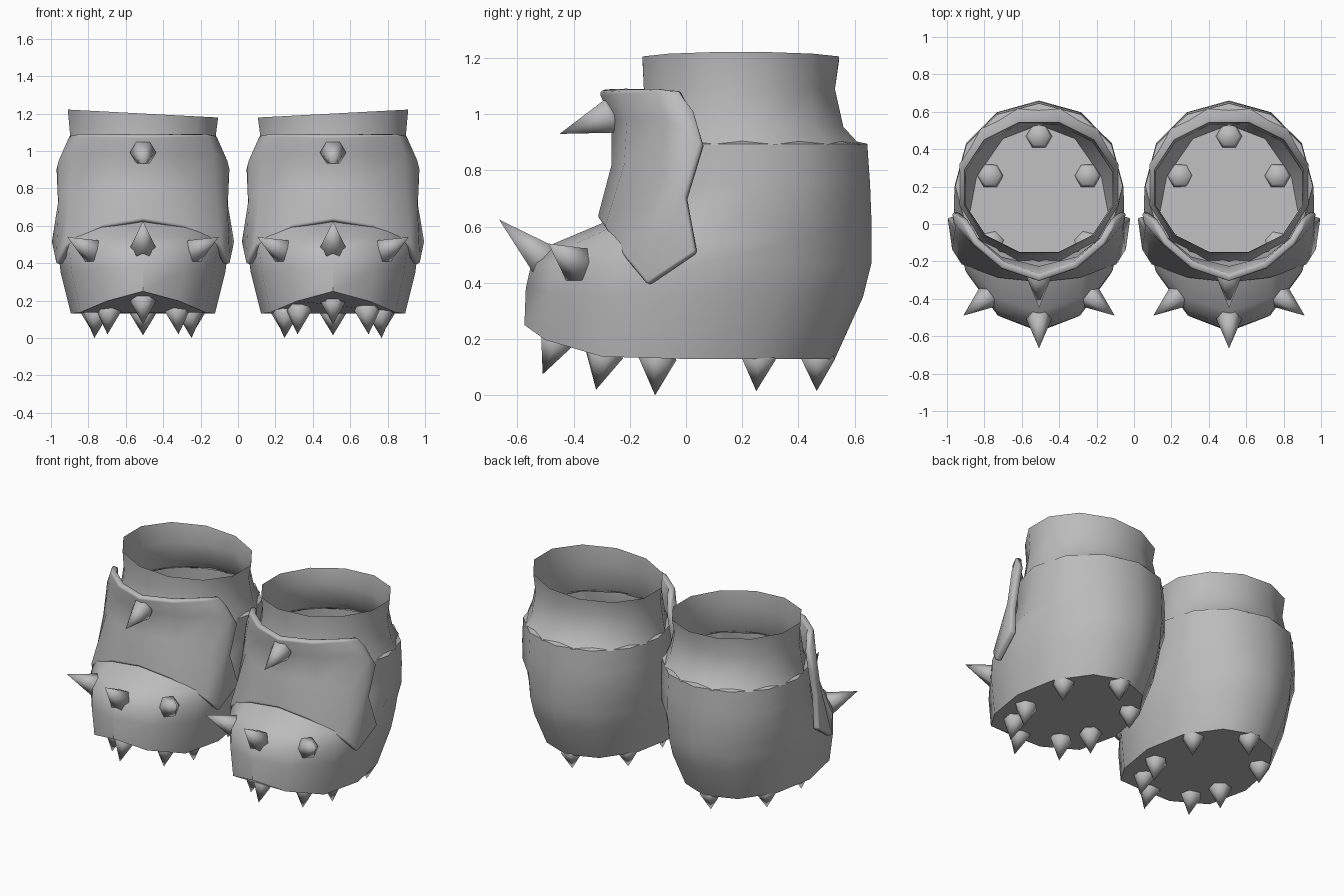
import bpy
from math import sin, cos, pi, radians
from mathutils import Vector

cube = bpy.data.objects.get("Cube")
if cube:
    bpy.data.objects.remove(cube, do_unlink=True)

grey = bpy.data.materials.new("plain_grey")
grey.use_nodes = True
grey.diffuse_color = (0.5, 0.5, 0.5, 1)
grey.node_tree.nodes["Principled BSDF"].inputs["Base Color"].default_value = (0.5, 0.5, 0.5, 1)

CENTRE = 0.508   # distance of each boot from the middle
SIDES = 12


def make(name, verts, faces, side, angle):
    """Object for one boot, mirrored when side is -1."""
    pts = [(side * (CENTRE + v[0]), v[1], v[2]) for v in verts]
    if side < 0:
        faces = [tuple(reversed(f)) for f in faces]
    mesh = bpy.data.meshes.new(name)
    mesh.from_pydata(pts, [], faces)
    mesh.materials.append(grey)
    mesh.shade_smooth()
    mesh.set_sharp_from_angle(angle=radians(angle))
    obj = bpy.data.objects.new(name, mesh)
    bpy.context.collection.objects.link(obj)
    return obj


def skin(rows, n):
    """Quads between stacked rings of n points."""
    return [(j * n + i, j * n + (i + 1) % n, (j + 1) * n + (i + 1) % n, (j + 1) * n + i)
            for j in range(rows - 1) for i in range(n)]


def ring(z, back, front, half, lift=0, tilt=0, turn=0):
    """Oval ring; lift raises the toe, tilt raises the outer side."""
    k = 1 / cos(turn)
    mid, ry = (back + front) / 2, (back - front) / 2 * k
    pts = []
    for i in range(SIDES):
        a = 2 * pi * i / SIDES + turn
        pts.append((half * k * cos(a), mid + ry * sin(a),
                    z + lift * max(0, -sin(a)) ** 4 + tilt * cos(a)))
    return pts


def spike(name, base, tip, side):
    """Six-sided spike with a slightly tucked base."""
    base, tip = Vector(base), Vector(tip)
    axis = tip - base
    quat = axis.to_track_quat('Z', 'Y')
    verts = [base + quat @ Vector((r * cos(i * pi / 3), r * sin(i * pi / 3), h))
             for r, h in ((0.055, 0), (0.07, 0.025)) for i in range(6)] + [tip]
    faces = skin(2, 6) + [(6 + i, 6 + (i + 1) % 6, 12) for i in range(6)]
    faces.append(tuple(reversed(range(6))))
    make(name, verts, faces, side, 70)


# Ring settings: height, back, front, half width, toe lift
BODY = [(0.13, 0.53, -0.575, 0.385, 0.12), (0.35, 0.63, -0.57, 0.44, 0.03),
        (0.47, 0.66, -0.55, 0.455), (0.54, 0.66, -0.47, 0.455),
        (0.62, 0.66, -0.28, 0.452), (0.75, 0.655, -0.24, 0.45),
        (0.895, 0.645, -0.24, 0.448), (0.905, 0.6, -0.2, 0.42)]
COLLAR = [(0.89, 0.62, -0.2, 0.425), (0.955, 0.56, -0.17, 0.41),
          (1.09, 0.53, -0.15, 0.39), (1.2, 0.545, -0.155, 0.402, 0, 0.022)]

# Shin plate columns from the middle to the side edge, top to bottom
PLATE = [
    [(0, -0.31, 1.08), (0, -0.265, 0.98), (0, -0.265, 0.82), (0, -0.315, 0.63)],
    [(0.2, -0.24, 1.085), (0.22, -0.21, 0.98), (0.22, -0.22, 0.82), (0.22, -0.29, 0.595)],
    [(0.35, -0.11, 1.09), (0.38, -0.08, 0.98), (0.39, -0.09, 0.8), (0.415, -0.22, 0.49)],
    [(0.39, -0.03, 1.085), (0.45, 0, 0.95), (0.45, -0.04, 0.75), (0.465, -0.14, 0.395)],
    [(0.41, 0.03, 1.01), (0.465, 0.06, 0.89), (0.455, 0, 0.7), (0.49, 0.035, 0.51)],
]

# Sole spikes on one half: base and tip
SOLE = [((0.26, 0.26, 0.155), (0.26, 0.25, 0.015)),
        ((0.25, -0.1, 0.155), (0.26, -0.11, 0)),
        ((0.18, -0.285, 0.17), (0.19, -0.32, 0.02))]

for side, word in ((1, "left"), (-1, "right")):
    # Boot body with closed sole
    verts = [p for r in BODY for p in ring(*r)]
    make(word + "_boot_body", verts,
         skin(len(BODY), SIDES) + [tuple(reversed(range(SIDES)))], side, 40)

    # Open collar
    verts = [p for r in COLLAR for p in ring(*r, turn=pi / SIDES)]
    make(word + "_collar", verts, skin(len(COLLAR), SIDES), side, 40)

    # Wrapped shin plate
    columns = [[(-x, y, z) for x, y, z in c] for c in PLATE[:0:-1]] + PLATE
    verts = [p for c in columns for p in c]
    faces = [(4 * i + j + 1, 4 * i + j + 5, 4 * i + j + 4, 4 * i + j)
             for i in range(len(columns) - 1) for j in range(3)]
    plate = make(word + "_shin_plate", verts, faces, side, 50)
    solid = plate.modifiers.new("thickness", 'SOLIDIFY')
    solid.thickness = 0.04
    solid.offset = -1
    bevel = plate.modifiers.new("soft_edge", 'BEVEL')
    bevel.width = 0.012
    bevel.segments = 2
    bevel.limit_method = 'ANGLE'
    bevel.angle_limit = radians(55)

    # Shin and toe spikes
    spike(word + "_shin_spike", (0, -0.25, 1.0), (0, -0.45, 0.93), side)
    spike(word + "_toe_spike", (0, -0.485, 0.465), (0, -0.665, 0.625), side)
    for s in (1, -1):
        spike(word + "_side_toe_spike", (s * 0.25, -0.37, 0.455),
              (s * 0.405, -0.49, 0.54), side)

    # Sole spikes
    spike(word + "_heel_spike", (0, 0.47, 0.155), (0, 0.465, 0.015), side)
    spike(word + "_front_sole_spike", (0, -0.45, 0.22), (0, -0.51, 0.075), side)
    for base, tip in SOLE:
        for s in (1, -1):
            spike(word + "_sole_spike", (s * base[0], *base[1:]), (s * tip[0], *tip[1:]), side)
